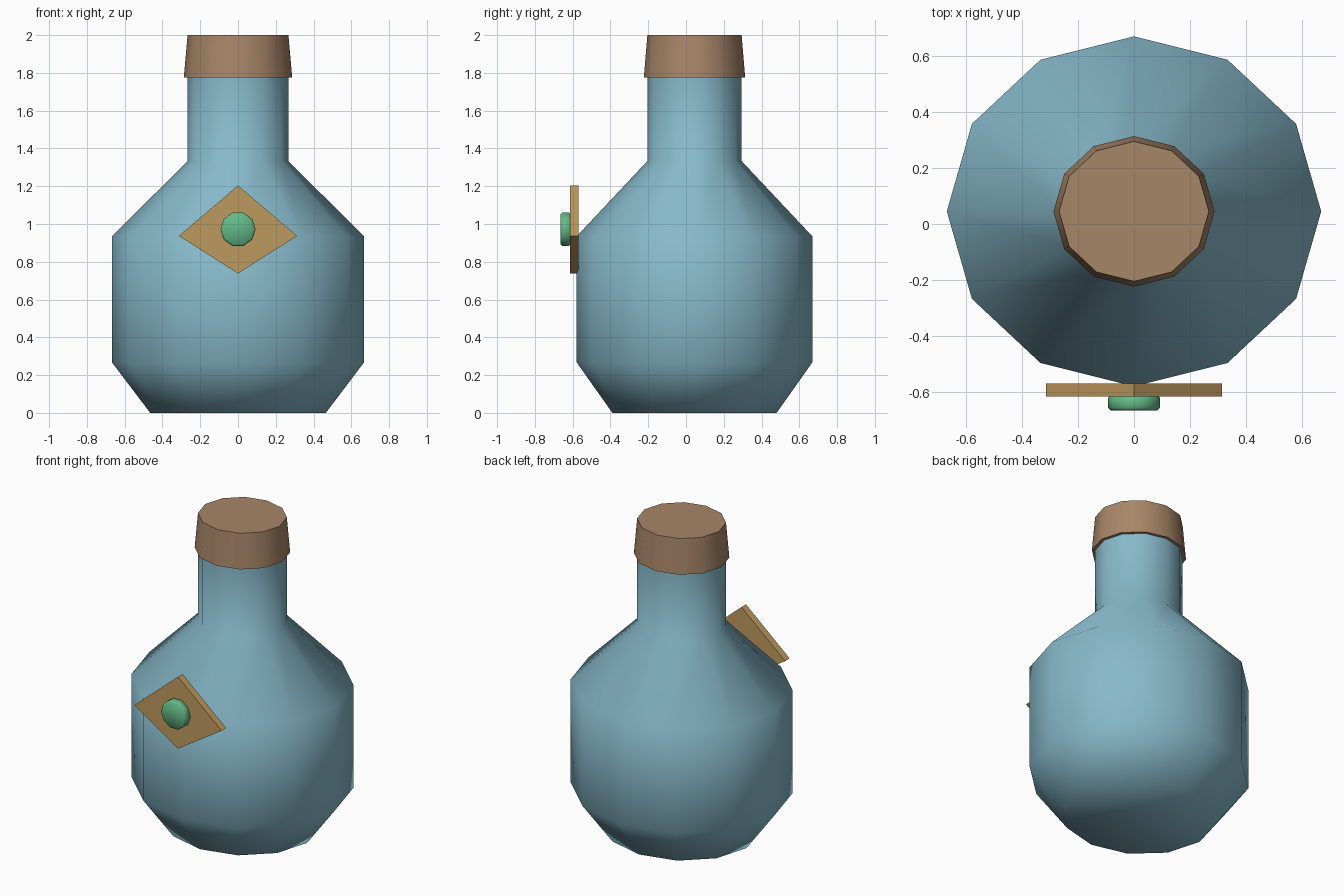
import bpy, bmesh
from math import sin, cos, pi, radians

cube = bpy.data.objects.get("Cube")
if cube:
    bpy.data.objects.remove(cube)

CENTRE_Y = 0.045   # bottle axis
DEPTH = 0.935      # bottle is slightly flattened front to back


def material(name, rgb):
    m = bpy.data.materials.new(name)
    m.use_nodes = True
    m.diffuse_color = (*rgb, 1)
    m.node_tree.nodes["Principled BSDF"].inputs["Base Color"].default_value = (*rgb, 1)
    return m


def loft(name, rings, mat, smooth_angle=None):
    """Skin a list of equal-length rings and cap both ends."""
    bm = bmesh.new()
    loops = [[bm.verts.new(p) for p in ring] for ring in rings]
    for a, b in zip(loops, loops[1:]):
        for i in range(len(a)):
            j = (i + 1) % len(a)
            bm.faces.new((a[i], a[j], b[j], b[i]))
    bm.faces.new(loops[0][::-1])
    bm.faces.new(loops[-1])
    bmesh.ops.recalc_face_normals(bm, faces=bm.faces)
    mesh = bpy.data.meshes.new(name)
    bm.to_mesh(mesh)
    bm.free()
    mesh.materials.append(mat)
    obj = bpy.data.objects.new(name, mesh)
    bpy.context.collection.objects.link(obj)
    if smooth_angle:
        bpy.ops.object.select_all(action='DESELECT')
        obj.select_set(True)
        bpy.context.view_layer.objects.active = obj
        bpy.ops.object.shade_smooth_by_angle(angle=radians(smooth_angle))
    return obj


def turned(name, profile, mat, smooth_angle):
    """Twelve-sided upright form from (radius, height) pairs."""
    rings = [[(r * cos(i * pi / 6), CENTRE_Y + DEPTH * r * sin(i * pi / 6), z)
              for i in range(12)] for r, z in profile]
    return loft(name, rings, mat, smooth_angle)


glass = material("blue glass", (0.242, 0.485, 0.591))
cork = material("brown cork", (0.39, 0.238, 0.138))
gold = material("dull gold", (0.515, 0.323, 0.114))
green = material("green gem", (0.127, 0.485, 0.242))

# Bottle body with neck
turned("bottle", [(0.465, 0), (0.667, 0.267), (0.667, 0.935),
                  (0.267, 1.333), (0.267, 1.8)], glass, 60)

# Stopper over the neck
turned("stopper", [(0.287, 1.775), (0.267, 2.0)], cork, 40)

# Diamond plate on the front
diamond = [(-0.313, 0.937), (0, 0.738), (0.313, 0.937), (0, 1.204)]
loft("diamond_plate", [[(x, y, z) for x, z in diamond] for y in (-0.568, -0.615)], gold)

# Round gem with softened rims
gem_profile = [(0.083, -0.61), (0.093, -0.62), (0.093, -0.655), (0.083, -0.665)]
loft("gem", [[(r * cos(i * pi / 5), y, 0.972 + r * sin(i * pi / 5)) for i in range(10)]
             for r, y in gem_profile], green, 50)
